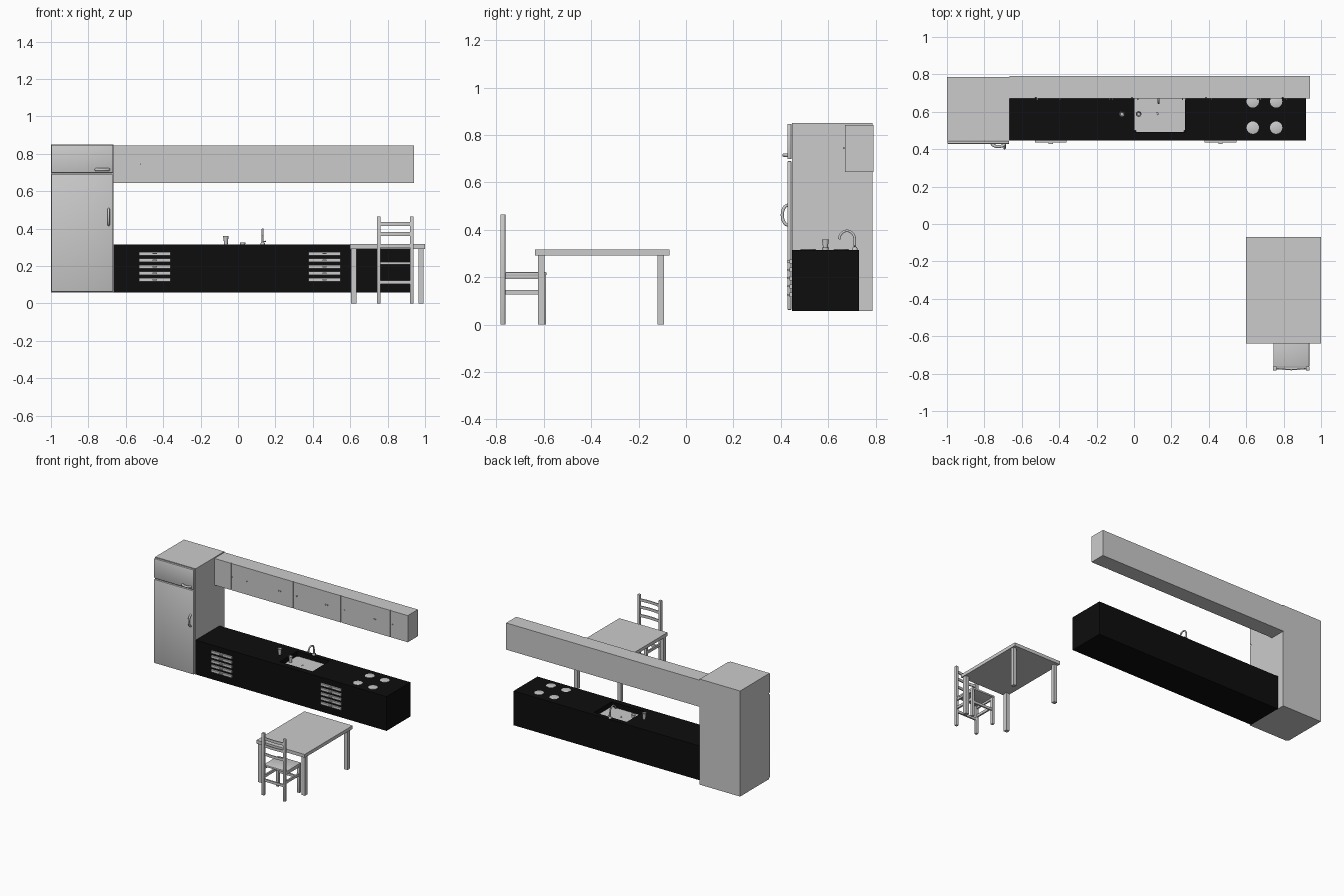
import bpy, bmesh, math
from mathutils import Vector

if "Cube" in bpy.data.objects:
    bpy.data.objects.remove(bpy.data.objects["Cube"])

black = bpy.data.materials.new("black")
black.diffuse_color = (0.004, 0.004, 0.004, 1)
black.use_nodes = True
black.node_tree.nodes["Principled BSDF"].inputs["Base Color"].default_value = black.diffuse_color


def finish(name, bm, mat=None, smooth=False):
    bmesh.ops.recalc_face_normals(bm, faces=bm.faces[:])
    me = bpy.data.meshes.new(name)
    bm.to_mesh(me)
    bm.free()
    ob = bpy.data.objects.new(name, me)
    bpy.context.collection.objects.link(ob)
    if mat:
        me.materials.append(mat)
    if smooth:
        bpy.ops.object.select_all(action='DESELECT')
        ob.select_set(True)
        bpy.context.view_layer.objects.active = ob
        bpy.ops.object.shade_smooth_by_angle(angle=math.radians(40))
    return ob


def box(name, x0, x1, y0, y1, z0, z1, mat=None, bevel=0):
    bm = bmesh.new()
    bmesh.ops.create_cube(bm, size=1)
    for v in bm.verts:
        v.co = Vector((x1 if v.co.x > 0 else x0, y1 if v.co.y > 0 else y0, z1 if v.co.z > 0 else z0))
    if bevel:
        bmesh.ops.bevel(bm, geom=bm.edges[:], offset=bevel, segments=2, affect='EDGES', profile=0.5)
    return finish(name, bm, mat, bool(bevel))


def lathe(name, profile, loc, n=24):
    """Spin (radius, z) points round a vertical axis."""
    bm = bmesh.new()
    rings = []
    for r, z in profile:
        rings.append([bm.verts.new((loc[0] + r * math.cos(2 * math.pi * i / n),
                                    loc[1] + r * math.sin(2 * math.pi * i / n), loc[2] + z)) for i in range(n)])
    for a, b in zip(rings, rings[1:]):
        for i in range(n):
            bm.faces.new((a[i], a[(i + 1) % n], b[(i + 1) % n], b[i]))
    bm.faces.new(rings[0])
    bm.faces.new(rings[-1])
    return finish(name, bm, None, True)


def tube(name, pts, r):
    """Round bar following a path."""
    cu = bpy.data.curves.new(name, 'CURVE')
    cu.dimensions = '3D'
    cu.bevel_depth = r
    cu.bevel_resolution = 3
    cu.use_fill_caps = True
    sp = cu.splines.new('POLY')
    sp.points.add(len(pts) - 1)
    for p, c in zip(sp.points, pts):
        p.co = (*c, 1)
        
    ob = bpy.data.objects.new(name, cu)
    bpy.context.collection.objects.link(ob)
    return ob


# --- fridge ---
box("fridge_body", -1, -0.665, 0.447, 0.787, 0.058, 0.85)
box("fridge_door", -0.997, -0.668, 0.428, 0.445, 0.062, 0.69, bevel=0.004)
box("freezer_door", -0.997, -0.668, 0.428, 0.445, 0.698, 0.847, bevel=0.004)
arc = [(math.cos(math.pi * i / 10), math.sin(math.pi * i / 10)) for i in range(11)]
tube("fridge_handle", [(-0.692, 0.43 - 0.024 * s, 0.462 + 0.042 * c) for c, s in arc], 0.007)
tube("freezer_handle", [(-0.725 + 0.034 * c, 0.43 - 0.016 * s, 0.715) for c, s in arc], 0.008)

# --- wall cabinet with doors and knobs ---
box("wall_cabinet", -0.665, 0.94, 0.677, 0.79, 0.643, 0.843)
seams = [-0.665, -0.525, -0.01, 0.385, 0.795, 0.94]
for a, b in zip(seams, seams[1:]):
    box("cabinet_door", a + (0.003 if a > -0.6 else 0), b - (0.003 if b < 0.9 else 0), 0.67, 0.677, 0.643, 0.843)
for x in (-0.517, -0.395, -0.13, -0.115, 0.02, 0.26, 0.275, 0.415, 0.66, 0.675, 0.815):
    box("cabinet_knob", x - 0.003, x + 0.003, 0.663, 0.671, 0.741, 0.747)

# --- counter with sink opening ---
SX0, SX1, SY0, SY1 = 0.0, 0.278, 0.487, 0.70
counter = box("counter", -0.665, 0.92, 0.447, 0.73, 0.058, 0.315, black)
cutter = box("sink_cutter", SX0 + 0.004, SX1 - 0.004, SY0 + 0.004, SY1 - 0.004, 0.265, 0.4)
cutter.hide_render = True
cutter.hide_viewport = True
cut = counter.modifiers.new("sink_opening", 'BOOLEAN')
cut.operation = 'DIFFERENCE'
cut.object = cutter
cut.solver = 'EXACT'

# sink: rim inset and pushed down into a basin
bm = bmesh.new()
vs = [bm.verts.new(p) for p in ((SX0, SY0, 0.317), (SX1, SY0, 0.317), (SX1, SY1, 0.317), (SX0, SY1, 0.317))]
f = bm.faces.new(vs)
bmesh.ops.bevel(bm, geom=vs, offset=0.012, segments=4, affect='VERTICES')
bm.faces.ensure_lookup_table()
f = bm.faces[0]
bmesh.ops.inset_region(bm, faces=[f], thickness=0.008)
bmesh.ops.inset_region(bm, faces=[f], thickness=0.003)
for v in f.verts:
    v.co.z = 0.28
sink = finish("sink", bm, None, True)
if sink.data.polygons[0].normal.z < 0:
    sink.data.flip_normals()
lathe("sink_drain", [(0.009, 0), (0.009, 0.002), (0.006, 0.002), (0.005, 0.0005)], (0.125, 0.59, 0.28))

# tap
tap = [(0.132, 0.712, 0.315), (0.132, 0.712, 0.36)]
tap += [(0.132, 0.679 + 0.033 * c, 0.36 + 0.036 * s) for c, s in arc[1:]]
tube("tap_spout", tap, 0.0055)
lathe("tap_base", [(0.012, 0), (0.012, 0.006), (0.008, 0.012)], (0.132, 0.712, 0.315))
tube("tap_lever", [(0.132, 0.712, 0.328), (0.15, 0.708, 0.333)], 0.003)

# drinking glasses, one on the counter and one in the sink
glass = [(0.010, 0), (0.011, 0.018), (0.015, 0.045), (0.0135, 0.045), (0.0095, 0.018), (0.008, 0.004)]
lathe("glass_counter", glass, (-0.065, 0.588, 0.315))
lathe("glass_sink", glass, (0.025, 0.588, 0.281))

# burners
for x in (0.635, 0.76):
    for y in (0.515, 0.655):
        lathe("burner", [(0.033, 0), (0.033, 0.003), (0.031, 0.004)], (x, y, 0.314), 32)

# drawer fronts with pulls
for x in (-0.445, 0.463):
    for z in (0.126, 0.161, 0.196, 0.231, 0.266):
        box("drawer_front", x - 0.085, x + 0.085, 0.436, 0.449, z - 0.009, z + 0.009)
        box("drawer_pull", x - 0.011, x + 0.011, 0.427, 0.437, z - 0.003, z + 0.004)

# --- table ---
box("table_top", 0.6, 1.0, -0.638, -0.07, 0.292, 0.317)
for x in (0.605, 0.965):
    for y in (-0.625, -0.12):
        box("table_leg", x, x + 0.028, y, y + 0.028, 0, 0.293)

# --- chair ---
CX = 0.841
for s in (-1, 1):
    x = CX + s * 0.088
    box("chair_back_post", x - 0.01, x + 0.01, -0.783, -0.762, 0, 0.465, bevel=0.002)
    box("chair_front_leg", x - 0.01, x + 0.01, -0.612, -0.591, 0, 0.208, bevel=0.002)
    box("chair_side_rail", x - 0.006, x + 0.006, -0.765, -0.61, 0.127, 0.146)
    box("chair_seat_rail", x - 0.006, x + 0.006, -0.765, -0.61, 0.193, 0.208)
box("chair_seat", CX - 0.096, CX + 0.096, -0.763, -0.589, 0.207, 0.221, bevel=0.003)
for y in (-0.777, -0.606):
    box("chair_cross_rail", CX - 0.085, CX + 0.085, y, y + 0.011, 0.104, 0.122)


def curved_slat(z0, z1, n=10):
    """Back slat bowed away from the seat."""
    bm = bmesh.new()
    rings = []
    for i in range(n + 1):
        t = -1 + 2 * i / n
        y = -0.777 - 0.008 * (1 - t * t) + 0.003
        rings.append([bm.verts.new((CX + 0.084 * t, y + dy, z))
                      for dy, z in ((0, z0), (0.007, z0), (0.007, z1), (0, z1))])
    for a, b in zip(rings, rings[1:]):
        for j in range(4):
            bm.faces.new((a[j], a[(j + 1) % 4], b[(j + 1) % 4], b[j]))
    bm.faces.new(rings[0])
    bm.faces.new(rings[-1])
    finish("chair_back_slat", bm, None, True)


for z in (0.298, 0.361, 0.415):
    curved_slat(z, z + 0.02)
